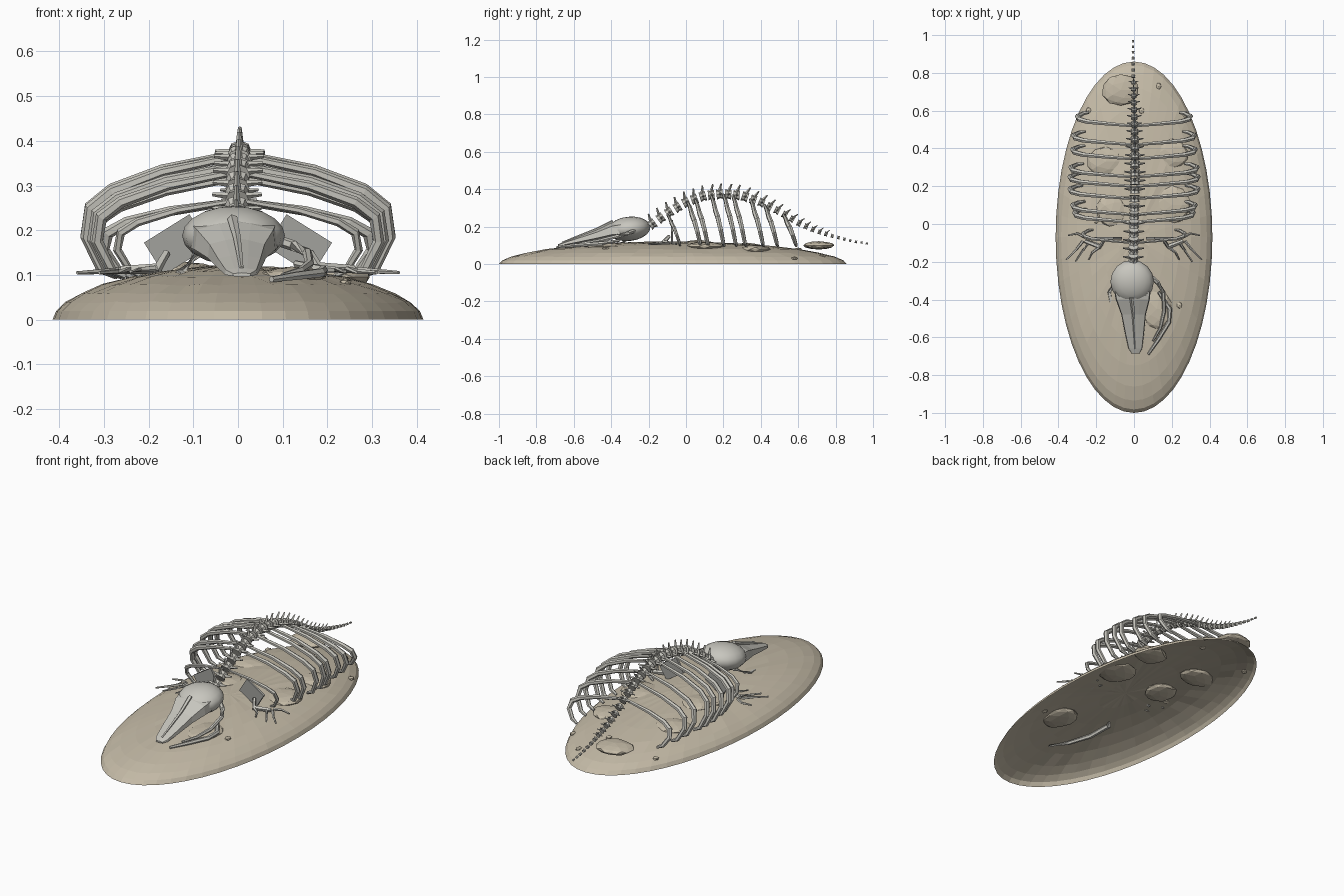
import bpy, bmesh, math, random
from mathutils import Vector, Matrix

if "Cube" in bpy.data.objects:
    bpy.data.objects.remove(bpy.data.objects["Cube"])

random.seed(4)


def material(name, c):
    m = bpy.data.materials.new(name)
    m.diffuse_color = (*c, 1)
    m.use_nodes = True
    m.node_tree.nodes["Principled BSDF"].inputs["Base Color"].default_value = m.diffuse_color
    return m


BONE = material("bone", (0.58, 0.57, 0.52))
SAND = material("sand", (0.56, 0.50, 0.39))
DARK = material("dark_bone", (0.36, 0.36, 0.34))


def finish(bm, name, mat, smooth=False):
    bmesh.ops.recalc_face_normals(bm, faces=bm.faces)
    me = bpy.data.meshes.new(name)
    bm.to_mesh(me)
    bm.free()
    me.materials.append(mat)
    for p in me.polygons:
        p.use_smooth = smooth
    ob = bpy.data.objects.new(name, me)
    bpy.context.collection.objects.link(ob)
    return ob


def sweep(bm, pts, radii, sides=6):
    """Tapered bone along a path."""
    pts = [Vector(p) for p in pts]
    rings = []
    for i, p in enumerate(pts):
        t = (pts[min(i + 1, len(pts) - 1)] - pts[max(i - 1, 0)]).normalized()
        u = t.cross(Vector((0, 1, 0)) if abs(t.y) < 0.8 else Vector((0, 0, 1))).normalized()
        v = t.cross(u)
        rings.append([bm.verts.new(p + radii[i] * (math.cos(a) * u + math.sin(a) * v))
                      for a in (math.tau * k / sides for k in range(sides))])
    bridge(bm, rings)


def bridge(bm, rings):
    n = len(rings[0])
    for a, b in zip(rings, rings[1:]):
        for k in range(n):
            bm.faces.new((a[k], a[(k + 1) % n], b[(k + 1) % n], b[k]))
    bm.faces.new(rings[0])
    bm.faces.new(rings[-1])


def bones(name, paths, mat=BONE, sides=6):
    bm = bmesh.new()
    for pts, radii in paths:
        sweep(bm, pts, radii, sides)
    return finish(bm, name, mat)


def mirrored(pts):
    return [(-x, y, z) for x, y, z in pts]


def mound_z(x, y):
    r2 = (x / 0.415) ** 2 + ((y + 0.07) / 0.93) ** 2
    return 0.12 * max(0, 1 - r2) ** 0.56


# sand mound: open shell
bm = bmesh.new()
N = 48
top = bm.verts.new((0, -0.07, 0.12))
prev = None
for r in (0.2, 0.4, 0.58, 0.73, 0.85, 0.93, 0.98, 1.0):
    ring = []
    for k in range(N):
        a = math.tau * k / N
        x, y = 0.415 * r * math.cos(a), -0.07 + 0.93 * r * math.sin(a)
        z = mound_z(x, y) + (random.uniform(-0.002, 0.002) if r < 0.95 else 0)
        ring.append(bm.verts.new((x, y, z if r < 1 else 0)))
    for k in range(N):
        j = (k + 1) % N
        if prev:
            bm.faces.new((prev[k], ring[k], ring[j], prev[j]))
        else:
            bm.faces.new((top, ring[k], ring[j]))
    prev = ring
finish(bm, "sand_mound", SAND)

# flat stones and pebbles half sunk in the sand
stones = [(-0.07, 0.71, 0.10, 0.085), (0.2, 0.37, 0.09, 0.08), (0.2, 0.1, 0.1, 0.1),
          (-0.12, 0.07, 0.08, 0.09), (-0.15, 0.33, 0.1, 0.08), (0.12, -0.45, 0.08, 0.11)]
pebbles = [(0.13, 0.73), (0.04, 0.6), (0.27, 0.58), (0.24, -0.43), (-0.2, 0.02), (-0.24, 0.6)]
for i, (x, y, rx, ry) in enumerate(stones + [(a, b, 0.016, 0.02) for a, b in pebbles]):
    big = i < len(stones)
    bm = bmesh.new()
    bmesh.ops.create_icosphere(bm, subdivisions=2 if big else 1, radius=1)
    for v in bm.verts:
        v.co *= random.uniform(0.94, 1.04)
    z = 0.1 if i == 0 else mound_z(x, y) - (0.006 if big else 0)
    bmesh.ops.transform(bm, verts=bm.verts, matrix=Matrix.Translation((x, y, z)) @
                        Matrix.Diagonal((rx, ry, 0.022 if big else 0.01, 1)))
    finish(bm, "stone" if big else "pebble", SAND)

# spine path (y, z), interpolated
PATH = [(-0.2, 0.2), (-0.1, 0.27), (0, 0.33), (0.1, 0.365), (0.2, 0.375), (0.3, 0.365), (0.4, 0.33),
        (0.5, 0.28), (0.6, 0.22), (0.7, 0.175), (0.8, 0.145), (0.9, 0.12), (1.0, 0.105)]


def spine_z(y):
    for (a, za), (b, zb) in zip(PATH, PATH[1:]):
        if y <= b:
            return za + (zb - za) * (y - a) / (b - a)
    return PATH[-1][1]


# vertebrae with neural spines and side processes
bodies, spines, sides = [], [], []
y = -0.18
while y < 0.995:
    s = 1 if y < 0.3 else max(0.16, 1 - 1.2 * (y - 0.3))
    z = spine_z(y)
    d = Vector((0, 0.04, spine_z(y + 0.02) - spine_z(y - 0.02))).normalized()
    up = Vector((0, -d.z, d.y))
    c = Vector((0.005 * math.sin(5 * y), y, z))
    h = 0.017 * max(s, 0.35)
    bodies.append(([c - d * h, c, c + d * h], [0.027 * s, 0.021 * s, 0.027 * s]))
    if y < 0.75:
        t = c + up * 0.057 * s + d * 0.014
        spines.append(([c + up * 0.015 * s, t], [0.009 * s, 0.004 * s]))
        for sx in (-1, 1):
            e = c + Vector((sx * 0.055 * s, 0.008, 0.004))
            sides.append(([c, e], [0.010 * s, 0.004 * s]))
    y += 0.024 + 0.021 * s
bones("vertebrae", bodies, sides=8)
bones("neural_spines", spines, sides=4)
bones("side_processes", sides, sides=4)

# ribs: start y and half width
RIBS = [(-0.1, 0.27), (0.01, 0.315), (0.05, 0.325), (0.135, 0.34), (0.2, 0.34), (0.25, 0.335),
        (0.345, 0.325), (0.42, 0.32), (0.52, 0.30)]
for i, (y0, w) in enumerate(RIBS):
    z0 = spine_z(y0) - 0.005
    h = z0 - 0.11
    pts = [(0.015, y0, z0), (w * 0.5, y0 + 0.012, z0 - h * 0.13), (w * 0.83, y0 + 0.022, z0 - h * 0.30),
           (w * 0.97, y0 + 0.035, z0 - h * 0.45), (w, y0 + 0.05, z0 - h * 0.70),
           (w * 0.9, y0 + 0.065, 0.112), (w * 0.80, y0 + 0.07, 0.097)]
    k = 0.75 if i == 0 else 1
    rad = [r * k for r in (0.008, 0.011, 0.013, 0.014, 0.013, 0.011, 0.007)]
    bones("rib_right", [(pts, rad)])
    bones("rib_left", [(mirrored(pts), rad)])

# shoulder plates
for sx in (-1, 1):
    bm = bmesh.new()
    bmesh.ops.create_cube(bm, size=1)
    bmesh.ops.transform(bm, verts=bm.verts, matrix=Matrix.Translation((sx * 0.137, -0.075, 0.168)) @
                        Matrix.Rotation(sx * math.radians(32), 4, 'Y') @
                        Matrix.Diagonal((0.12, 0.012, 0.085, 1)))
    finish(bm, "shoulder_blade", DARK)

# flipper bones splayed on the sand
FLIPPER = [([(0.16, -0.09, 0.15), (0.18, -0.12, 0.115), (0.26, -0.09, 0.112)], [0.009, 0.014, 0.01]),
           ([(0.24, -0.10, 0.112), (0.27, -0.14, 0.108), (0.31, -0.2, 0.105)], [0.008, 0.006, 0.004]),
           ([(0.27, -0.09, 0.11), (0.31, -0.14, 0.108), (0.36, -0.19, 0.105)], [0.008, 0.006, 0.004]),
           ([(0.26, -0.07, 0.11), (0.3, -0.05, 0.108), (0.35, -0.06, 0.105)], [0.008, 0.006, 0.004]),
           ([(0.18, -0.12, 0.115), (0.22, -0.15, 0.112), (0.24, -0.19, 0.108)], [0.008, 0.006, 0.004])]
bones("flipper_right", FLIPPER, sides=5)
bones("flipper_left", [(mirrored(p), r) for p, r in FLIPPER], sides=5)

# cranium
bm = bmesh.new()
bmesh.ops.create_uvsphere(bm, u_segments=16, v_segments=10, radius=1)
bmesh.ops.transform(bm, verts=bm.verts, matrix=Matrix.Translation((-0.01, -0.305, 0.188)) @
                    Matrix.Rotation(math.radians(6), 4, 'X') @ Matrix.Diagonal((0.115, 0.115, 0.065, 1)))
finish(bm, "cranium", BONE, True)

# tapering snout: y, half width, bottom z, top z
bm = bmesh.new()
rings = []
for y, w, lo, hi in [(-0.33, 0.10, 0.15, 0.235), (-0.40, 0.09, 0.145, 0.22), (-0.48, 0.065, 0.13, 0.182),
                     (-0.58, 0.05, 0.112, 0.145), (-0.66, 0.036, 0.098, 0.116), (-0.685, 0.02, 0.096, 0.105)]:
    cx = -0.01 + 0.018 * (-0.33 - y) / 0.35
    sec = [(-1, 0.15), (-0.95, 0.75), (-0.4, 0.92), (0, 1), (0.4, 0.92), (0.95, 0.75), (1, 0.15), (0.4, 0), (-0.4, 0)]
    rings.append([bm.verts.new((cx + a * w, y, lo + b * (hi - lo))) for a, b in sec])
bridge(bm, rings)
finish(bm, "snout", BONE)
bones("snout_ridge", [([(-0.012, -0.39, 0.225), (-0.002, -0.48, 0.184), (0.004, -0.58, 0.146),
                        (0.008, -0.66, 0.115)], [0.012, 0.009, 0.007, 0.005])], sides=5)

# fallen jaw bones: right on the surface, left sunk in the sand
bones("jaw_right", [
    ([(0.08, -0.27, 0.18), (0.125, -0.31, 0.165), (0.155, -0.36, 0.15), (0.16, -0.46, 0.125),
      (0.14, -0.55, 0.11), (0.10, -0.62, 0.10)], [0.012, 0.012, 0.011, 0.01, 0.008, 0.005]),
    ([(0.13, -0.36, 0.125), (0.19, -0.45, 0.11), (0.185, -0.52, 0.105), (0.13, -0.61, 0.098),
      (0.075, -0.69, 0.09)], [0.008, 0.012, 0.011, 0.01, 0.007])])
bones("jaw_left", [([(-0.09, -0.28, 0.15), (-0.13, -0.36, 0.10), (-0.11, -0.48, 0.085), (-0.06, -0.6, 0.078),
                     (0, -0.68, 0.075)], [0.012, 0.013, 0.012, 0.01, 0.006])])
